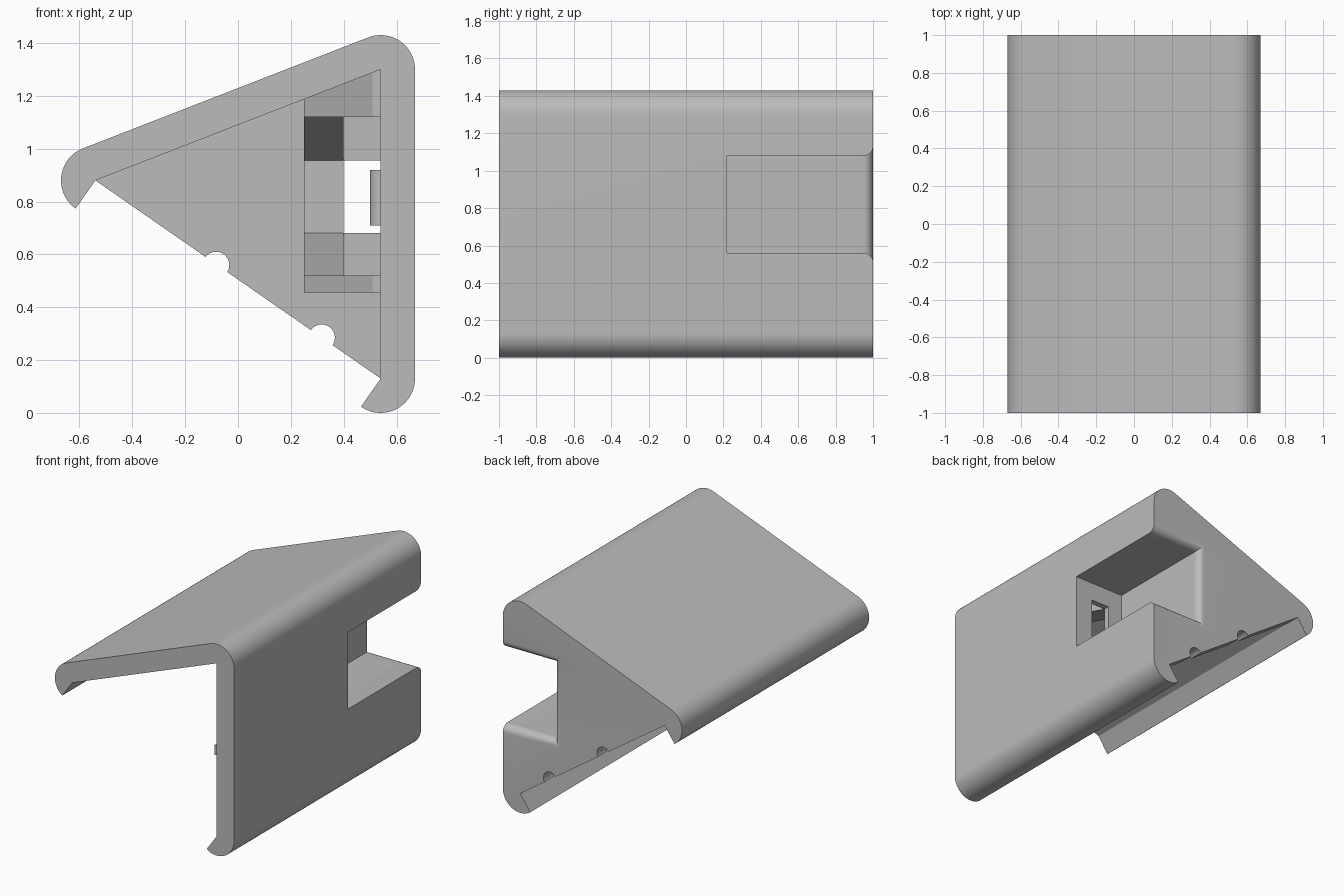
import bpy, bmesh, math
from mathutils import Vector

if "Cube" in bpy.data.objects:
    bpy.data.objects.remove(bpy.data.objects["Cube"], do_unlink=True)

grey = bpy.data.materials.new("light grey plastic")
grey.use_nodes = True
colour = (0.5, 0.5, 0.5, 1)
grey.diffuse_color = colour
grey.node_tree.nodes["Principled BSDF"].inputs["Base Color"].default_value = colour


def loft(name, sections, cutter=False):
    """Join matching closed sections into a capped solid."""
    bm = bmesh.new()
    rings = [[bm.verts.new(p) for p in s] for s in sections]
    n = len(rings[0])
    for a, b in zip(rings, rings[1:]):
        for i in range(n):
            bm.faces.new((a[i], a[(i + 1) % n], b[(i + 1) % n], b[i]))
    bm.faces.new(rings[0])
    bm.faces.new(rings[-1])
    bmesh.ops.recalc_face_normals(bm, faces=bm.faces)
    mesh = bpy.data.meshes.new(name)
    bm.to_mesh(mesh)
    bm.free()
    obj = bpy.data.objects.new(name, mesh)
    bpy.context.collection.objects.link(obj)
    mesh.materials.append(grey)
    if cutter:
        obj.hide_render = True
        obj.hide_set(True)
        obj.display_type = 'WIRE'
    return obj


def prism_y(name, outline, y0, y1, cutter=False):
    return loft(name, [[(x, y, z) for x, z in outline] for y in (y0, y1)], cutter)


def prism_z(name, outline, z0, z1):
    return loft(name, [[(x, y, z) for x, y in outline] for z in (z0, z1)])


def rect(x0, x1, z0, z1):
    return [(x0, z0), (x1, z0), (x1, z1), (x0, z1)]


def arc(centre, radius, start, end, steps=20):
    angles = [math.radians(start + (end - start) * i / steps) for i in range(steps + 1)]
    return [(centre[0] + radius * math.cos(a), centre[1] + radius * math.sin(a)) for a in angles]


def cut(obj, *cutters):
    for c in cutters:
        mod = obj.modifiers.new("cut", 'BOOLEAN')
        mod.operation = 'DIFFERENCE'
        mod.solver = 'EXACT'
        mod.object = c


# Inner corners of the triangular section
left, top, bottom = (-0.54, 0.88), (0.54, 1.30), (0.54, 0.13)
wall = 0.13
slope = math.degrees(math.atan2(top[1] - left[1], top[0] - left[0])) + 90
lip = 235

# Folded shell with rounded corners and hooked lips
outline = (arc(bottom, wall, lip, 360) + arc(top, wall, 0, slope)
           + arc(left, wall, slope, lip) + [left, top, bottom])
shell = prism_y("shell", outline, -1, 1)

# Closed rear wall with two round cable notches
rear_wall = prism_y("rear_wall", [left, top, bottom], 0.9, 1)
notches = [prism_y("notch_cutter", arc(c, 0.05, 0, 345, 23), 0.8, 1.1, True)
           for c in ((-0.083, 0.56), (0.317, 0.285))]

# Plug pocket with a flared mouth
flare = 0.05
stages = [(0.22, 0)]
for i in range(9):
    a = math.pi / 2 * i / 8
    stages.append((1 - flare + flare * math.sin(a), flare * (1 - math.cos(a))))
stages.append((1.1, flare))
pocket = loft("pocket_cutter", [[(x, y, z) for x, z in rect(0.29 - o, 0.8, 0.56 - o, 1.08 + o)]
                                for y, o in stages], True)
port = prism_y("port_cutter", rect(0.40, 0.54, 0.68, 0.955), 0.1, 0.3, True)

# Housing around the pocket, with a port in its end
housing = prism_y("pocket_housing", rect(0.25, 0.6, 0.52, 1.12), 0.18, 0.95)
cut(housing, pocket, port)
cut(shell, pocket)
cut(rear_wall, pocket, *notches)

# Guide rails above and below the socket
rail = [(0.25, -0.61), (0.51, -0.50), (0.57, -0.50), (0.57, 0.95), (0.25, 0.95)]
for name, z0, z1 in (("upper_rail", 1.12, 1.31), ("lower_rail", 0.455, 0.52)):
    cut(prism_z(name, rail, z0, z1), pocket)

# Tapered guides leading to the port
for name, edge, inner in (("upper_guide", 1.12, 0.955), ("lower_guide", 0.52, 0.68)):
    loft(name, [[(x, -0.35, edge), (x, 0.18, edge), (x, 0.18, inner)] for x in (0.25, 0.40)])

# Rounded retaining catch on the inside of the upright plate
prism_z("catch", arc((0.545, -0.6), 0.045, 90, 270, 12), 0.71, 0.92)

# Smooth the rounded parts only
for obj in (shell, rear_wall, housing, bpy.data.objects["catch"]):
    bpy.ops.object.select_all(action='DESELECT')
    obj.select_set(True)
    bpy.context.view_layer.objects.active = obj
    for mod in list(obj.modifiers):
        bpy.ops.object.modifier_apply(modifier=mod.name)
    bpy.ops.object.shade_smooth_by_angle(angle=math.radians(30))
